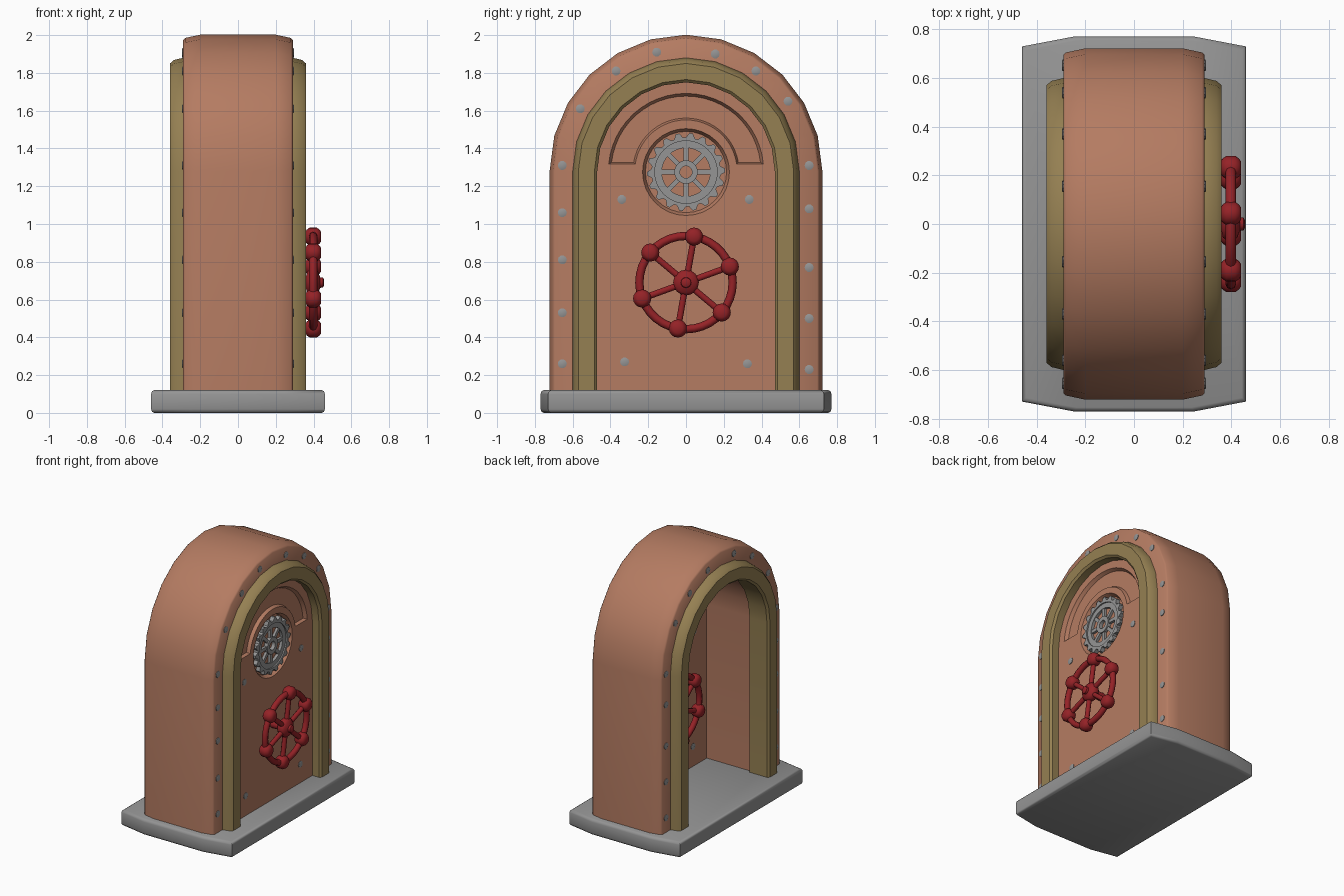
import bpy, bmesh, math
from math import sin, cos, pi, radians, asin
from mathutils import Vector

if "Cube" in bpy.data.objects:
    bpy.data.objects.remove(bpy.data.objects["Cube"])

ZC = 1.28      # centre height of all arches
DOOR_MID = 0.23


def material(name, rgb):
    m = bpy.data.materials.new(name)
    m.diffuse_color = (*rgb, 1)
    m.use_nodes = True
    m.node_tree.nodes["Principled BSDF"].inputs["Base Color"].default_value = m.diffuse_color
    return m


COPPER = material("copper", (0.46, 0.20, 0.122))
BRASS = material("olive brass", (0.30, 0.215, 0.085))
STEEL = material("grey steel", (0.30, 0.30, 0.30))
RED = material("red paint", (0.30, 0.016, 0.02))


def loft(bm, sections, closed=False):
    """Skin a row of closed cross-sections; cap the ends unless closed."""
    rings = [[bm.verts.new(p) for p in s] for s in sections]
    n = len(rings[0])
    pairs = list(zip(rings, rings[1:])) + ([(rings[-1], rings[0])] if closed else [])
    for a, b in pairs:
        for i in range(n):
            j = (i + 1) % n
            bm.faces.new((a[i], a[j], b[j], b[i]))
    if not closed:
        bm.faces.new(rings[0])
        bm.faces.new(rings[-1])


def disc(bm, y, z, profile, n=16):
    """Solid turned about the x direction, profile of (x, radius)."""
    loft(bm, [[(x, y + r * cos(2 * pi * k / n), z + r * sin(2 * pi * k / n))
               for k in range(n)] for x, r in profile])


def ring(bm, y, z, profile, n, radius_of=None):
    """Ring about the x direction, profile of (x, radius)."""
    f = radius_of or (lambda k, r: r)
    loft(bm, [[(x, y + f(k, r) * cos(2 * pi * k / n), z + f(k, r) * sin(2 * pi * k / n))
               for x, r in profile] for k in range(n)], True)


def bar(bm, x, y, z, ang, t0, t1, hx, hw, n=8):
    """Round spoke lying in the door plane."""
    u, v = Vector((0, cos(ang), sin(ang))), Vector((0, -sin(ang), cos(ang)))
    c = Vector((x, y, z))
    loft(bm, [[c + u * t + v * hw * sin(2 * pi * (k + .5) / n) + Vector((hx * cos(2 * pi * (k + .5) / n), 0, 0))
               for k in range(n)] for t in (t0, t1)])


def finish(name, bm, mat, mirror=None):
    """Optionally mirror across an x plane, then make the object."""
    if mirror is not None:
        dup = bmesh.ops.duplicate(bm, geom=bm.verts[:] + bm.edges[:] + bm.faces[:])["geom"]
        for v in dup:
            if isinstance(v, bmesh.types.BMVert):
                v.co.x = 2 * mirror - v.co.x
    bmesh.ops.recalc_face_normals(bm, faces=bm.faces[:])
    me = bpy.data.meshes.new(name)
    bm.to_mesh(me)
    bm.free()
    me.materials.append(mat)
    ob = bpy.data.objects.new(name, me)
    bpy.context.collection.objects.link(ob)
    return ob


def smooth(ob, deg=35):
    bpy.ops.object.select_all(action='DESELECT')
    ob.select_set(True)
    bpy.context.view_layer.objects.active = ob
    bpy.ops.object.shade_smooth_by_angle(angle=radians(deg))


def arch_line(r, n=12, zb=0.11):
    return ([(r, zb)] + [(r * cos(pi * k / n), ZC + r * sin(pi * k / n)) for k in range(n + 1)]
            + [(-r, zb)])


def arch(bm, profile):
    """Sweep a (radius, x) profile along the arch."""
    lines = [[(x, y, z) for y, z in arch_line(r)] for r, x in profile]
    loft(bm, list(zip(*lines)))


# Base slab with bowed ends and softened edges
bm = bmesh.new()
quarter = [(.46, .73), (.25, .77)]
outline = (quarter + [(-x, y) for x, y in quarter[::-1]]
           + [(-x, -y) for x, y in quarter] + [(x, -y) for x, y in quarter[::-1]])
loft(bm, [[(x - math.copysign(d, x), y - math.copysign(d, y), z) for x, y in outline]
          for z, d in ((0, .016), (.006, .005), (.02, 0), (.1, 0), (.114, .005), (.12, .016))])
smooth(finish("base_slab", bm, STEEL), 45)

# Arched housing
bm = bmesh.new()
arch(bm, [(.49, -.29), (.695, -.29), (.705, -.28), (.722, -.2),
          (.722, .2), (.705, .28), (.695, .29), (.49, .29)])
smooth(finish("arched_housing", bm, COPPER), 50)

# Brass trim on both openings
bm = bmesh.new()
arch(bm, [(.47, .2), (.47, .345), (.485, .36), (.57, .36), (.588, .34), (.60, .29), (.60, .2)])
smooth(finish("arch_trim", bm, BRASS, 0), 40)

# Door with sunken round window and sunken arched channel
bm = bmesh.new()
loft(bm, [[(x, y, z) for y, z in arch_line(.485)] for x in (.17, .29)])
door = finish("door", bm, COPPER)


def band(x, ro, ri, zb, n=24):
    pts = []
    for r, rev in ((ro, False), (ri, True)):
        a0 = asin((zb - ZC) / r)
        arc = [a0 + (pi - 2 * a0) * k / n for k in range(n + 1)]
        pts += [(x, r * cos(a), ZC + r * sin(a)) for a in (arc[::-1] if rev else arc)]
    return pts


bm = bmesh.new()
loft(bm, [band(.265, .397, .281, 1.325), band(.30, .417, .267, 1.315)])
disc(bm, 0, 1.275, [(.26, .215), (.30, .235)], 32)
cutter = finish("door_cutter", bm, COPPER, DOOR_MID)
cutter.hide_render = True
mod = door.modifiers.new("recesses", 'BOOLEAN')
mod.operation, mod.object, mod.solver = 'DIFFERENCE', cutter, 'EXACT'
bpy.context.view_layer.objects.active = door
bpy.ops.object.modifier_apply(modifier="recesses")
bpy.data.objects.remove(cutter)
smooth(door, 25)

# Gear set in the round recess
GZ = 1.275
bm = bmesh.new()
ring(bm, 0, GZ, [(.25, .165), (.25, .207), (.292, .207), (.292, .165)], 72,
     lambda k, r: .183 if r > .2 and k % 4 >= 2 else r)
ring(bm, 0, GZ, [(.25, .128), (.25, .17), (.282, .17), (.282, .128)], 32)
ring(bm, 0, GZ, [(.25, .032), (.25, .062), (.288, .062), (.288, .032)], 24)
for k in range(8):
    bar(bm, .267, 0, GZ, k * pi / 4, .055, .14, .017, .018, 4)
smooth(finish("window_gear", bm, STEEL, DOOR_MID), 25)

# Hand wheel: rim, spokes, knobs and hub
WZ, WX = .69, .398
bm = bmesh.new()
ring(bm, 0, WZ, [(WX + .022 * cos(k * pi / 4), .247 + .022 * sin(k * pi / 4)) for k in range(8)], 36)
for k in range(6):
    a = radians(20 + 60 * k)
    bar(bm, WX, 0, WZ, a, .03, .245, .018, .018)
    disc(bm, .247 * cos(a), WZ + .247 * sin(a),
         [(WX - .042, .025), (WX - .034, .037), (WX - .018, .048), (WX + .018, .048),
          (WX + .034, .037), (WX + .042, .025)])
disc(bm, 0, WZ, [(.28, .03), (.36, .03), (.365, .055), (.38, .068), (.41, .068), (.425, .055),
                 (.435, .028), (.45, .026), (.456, .015)])
smooth(finish("hand_wheel", bm, RED, DOOR_MID), 50)


# Flat rivets on the housing and the door
def rivets(name, spots, x, mirror):
    b = bmesh.new()
    for y, z in spots:
        disc(b, y, z, [(x - .01, .024), (x + .004, .024), (x + .007, .014)], 10)
    smooth(finish(name, b, STEEL, mirror))


rivets("housing_rivets",
       [(-.655, z) for z in (.26, .53, .81, 1.06, 1.31)]
       + [(.652, z) for z in (.23, .50, .77, 1.08, 1.31)]
       + [(-.56, 1.61), (-.37, 1.81), (-.155, 1.91), (.155, 1.90), (.37, 1.81), (.54, 1.65)],
       .29, 0)
rivets("door_rivets", [(-.34, 1.13), (.335, 1.13), (-.325, .27), (.325, .26)], .29, DOOR_MID)
